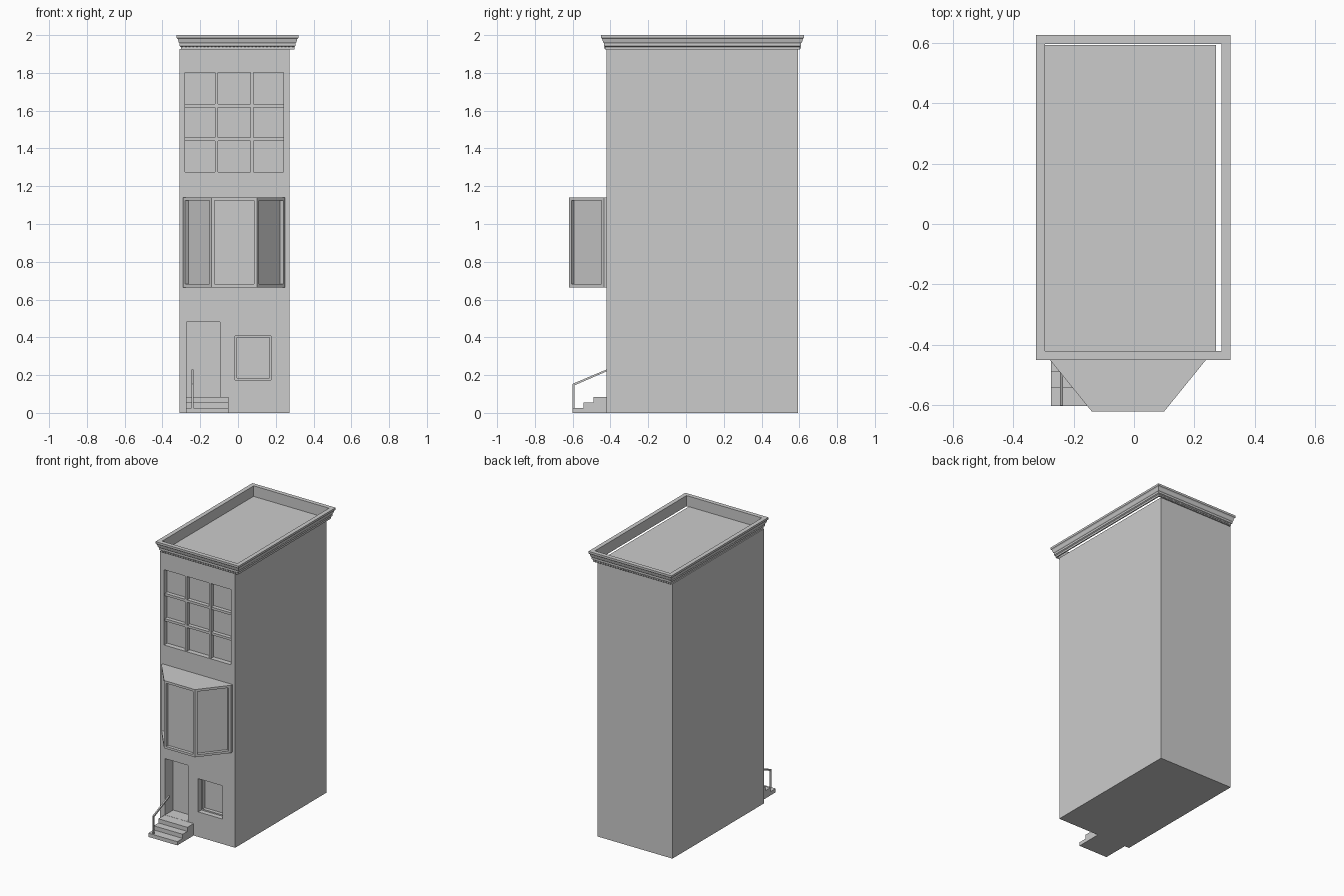
import bpy, bmesh
from mathutils import Vector

if "Cube" in bpy.data.objects:
    bpy.data.objects.remove(bpy.data.objects["Cube"])


def mesh_object(name, bm):
    bmesh.ops.recalc_face_normals(bm, faces=bm.faces)
    me = bpy.data.meshes.new(name)
    bm.to_mesh(me)
    bm.free()
    ob = bpy.data.objects.new(name, me)
    bpy.context.collection.objects.link(ob)
    return ob


def add_box(bm, x0, x1, y0, y1, z0, z1):
    vs = bmesh.ops.create_cube(bm, size=1)["verts"]
    for v in vs:
        v.co = Vector((x1 if v.co.x > 0 else x0,
                       y1 if v.co.y > 0 else y0,
                       z1 if v.co.z > 0 else z0))


def boxes(name, items):
    bm = bmesh.new()
    for b in items:
        add_box(bm, *b)
    return mesh_object(name, bm)


def prism(name, points, axis, length):
    bm = bmesh.new()
    face = bm.faces.new([bm.verts.new(p) for p in points])
    ext = bmesh.ops.extrude_face_region(bm, geom=[face])["geom"]
    move = Vector(axis) * length
    for v in ext:
        if isinstance(v, bmesh.types.BMVert):
            v.co += move
    return mesh_object(name, bm)


def cut(target, box):
    cutter = boxes("cutter", [box])
    mod = target.modifiers.new("opening", "BOOLEAN")
    mod.operation = "DIFFERENCE"
    mod.solver = "EXACT"
    mod.object = cutter
    bpy.context.view_layer.objects.active = target
    bpy.ops.object.modifier_apply(modifier=mod.name)
    bpy.data.objects.remove(cutter)


FRONT = -0.42

# Main building block with door and window openings
body = boxes("building_body", [(-0.31, 0.272, FRONT, 0.593, 0, 1.927)])
cut(body, (-0.272, -0.095, -0.5, FRONT + 0.09, 0.085, 0.48))
cut(body, (-0.015, 0.175, -0.5, FRONT + 0.06, 0.175, 0.408))
cut(body, (-0.28, 0.24, -0.5, FRONT + 0.035, 1.275, 1.803))

# Upper window bars: three by three panes
bars = [(x, x + 0.015, FRONT + 0.005, FRONT + 0.04, 1.275, 1.803)
        for x in (-0.121, 0.066)]
bars += [(-0.28, 0.24, FRONT + 0.008, FRONT + 0.04, z, z + 0.017)
         for z in (1.44, 1.618)]
boxes("upper_window_bars", bars)

# Small window frame
t, y0, y1 = 0.009, FRONT + 0.035, FRONT + 0.065
boxes("small_window_frame", [
    (-0.015, -0.015 + t, y0, y1, 0.175, 0.408),
    (0.175 - t, 0.175, y0, y1, 0.175, 0.408),
    (-0.015 + t, 0.175 - t, y0, y1, 0.175, 0.175 + t),
    (-0.015 + t, 0.175 - t, y0, y1, 0.408 - t, 0.408)])

# Bay window: trapezoid prism with three recessed panels
bay = prism("bay_window", [(-0.29, FRONT, 0.665), (-0.29, -0.435, 0.665),
                           (-0.14, -0.62, 0.665), (0.10, -0.62, 0.665),
                           (0.25, -0.435, 0.665), (0.25, FRONT, 0.665)],
            (0, 0, 1), 0.475)
bm = bmesh.new()
bm.from_mesh(bay.data)
panels = [f for f in bm.faces if f.normal.y < -0.3]
for f in panels:
    bmesh.ops.inset_individual(bm, faces=[f], thickness=0.023)
    n = f.normal.copy()
    ext = bmesh.ops.extrude_discrete_faces(bm, faces=[f])["faces"][0]
    for v in ext.verts:
        v.co -= n * 0.022
bm.to_mesh(bay.data)
bm.free()

# Entrance steps
prism("entrance_steps", [(-0.275, y, z) for y, z in (
    (FRONT, 0), (-0.602, 0), (-0.602, 0.026), (-0.542, 0.026), (-0.542, 0.055),
    (-0.49, 0.055), (-0.49, 0.084), (FRONT, 0.084))], (1, 0, 0), 0.225)

# Handrail: post and sloping rail in one profile
prism("handrail", [(-0.245, y, z) for y, z in (
    (-0.6, 0.02), (-0.59, 0.02), (-0.59, 0.146), (FRONT, 0.22),
    (FRONT, 0.23), (-0.6, 0.154))], (1, 0, 0), 0.01)

# Cornice: moulding profile swept round the roof, open in the middle
profile = [(0, 1.925), (0.008, 1.925), (0.008, 1.938), (0.015, 1.943),
           (0.015, 1.957), (0.019, 1.962), (0.024, 1.98), (0.03, 1.986),
           (0.03, 2.0), (0, 2.0)]
L, R, F, B = -0.295, 0.29, -0.42, 0.595
bm = bmesh.new()
rings = [[bm.verts.new((x + sx * o, y + sy * o, z)) for o, z in profile]
         for x, y, sx, sy in ((L, F, -1, -1), (R, F, 1, -1),
                              (R, B, 1, 1), (L, B, -1, 1))]
for i in range(4):
    a, b = rings[i], rings[(i + 1) % 4]
    for j in range(len(profile)):
        k = (j + 1) % len(profile)
        bm.faces.new((a[j], b[j], b[k], a[k]))
mesh_object("cornice", bm)

# Small dentil blocks along the front and back of the cornice
n = 30
step = (R - L) / n
boxes("dentils", [(L + step * (i + 0.25), L + step * (i + 0.75), ya, yb, 1.928, 1.94)
                  for i in range(n)
                  for ya, yb in ((F - 0.014, F - 0.005), (B + 0.005, B + 0.014))])
